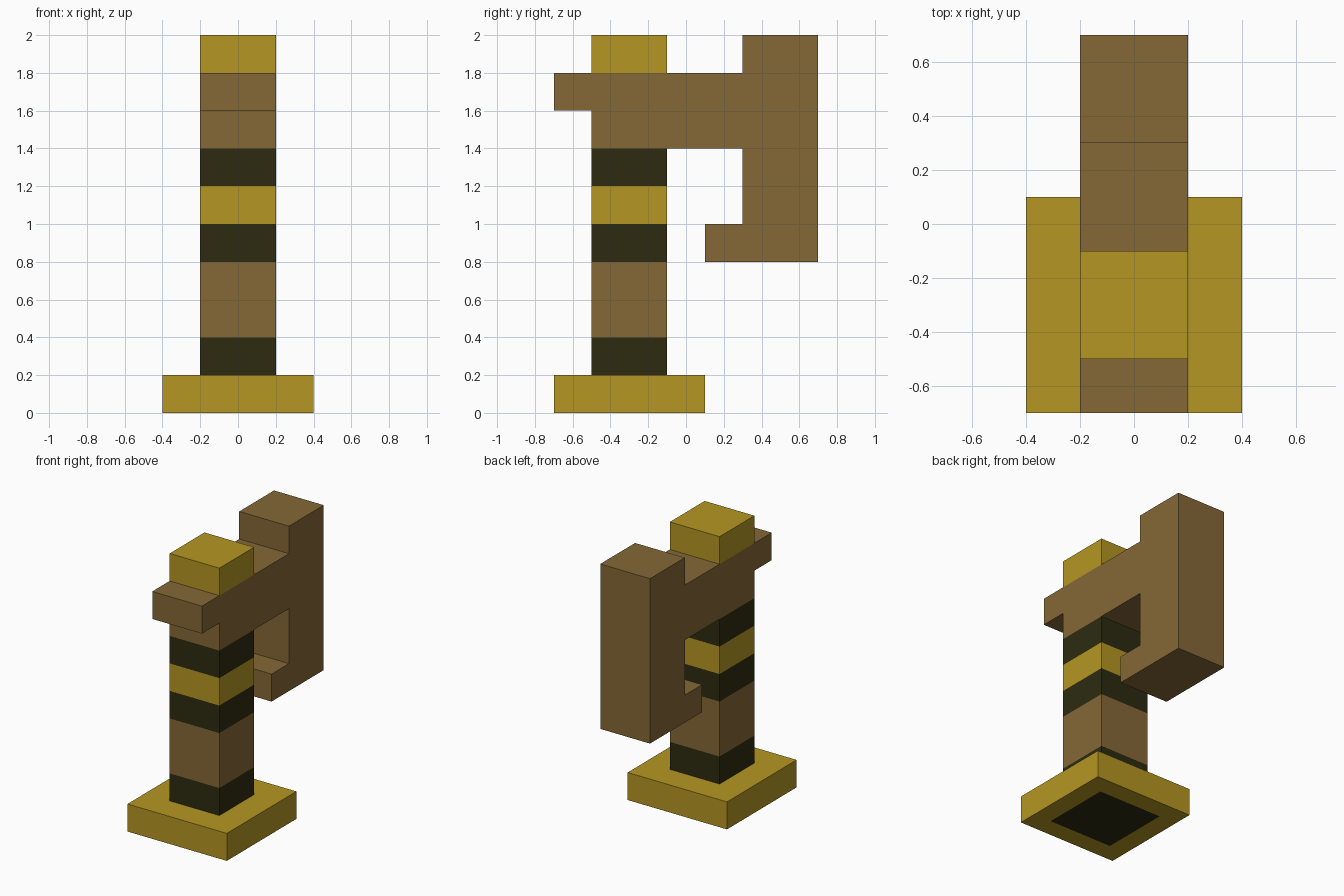
import bpy, bmesh

if "Cube" in bpy.data.objects:
    bpy.data.objects.remove(bpy.data.objects["Cube"])


def make_material(name, rgb):
    mat = bpy.data.materials.new(name)
    mat.diffuse_color = (*rgb, 1.0)
    mat.use_nodes = True
    mat.node_tree.nodes["Principled BSDF"].inputs["Base Color"].default_value = mat.diffuse_color
    return mat


GOLD = make_material("gold", (0.462, 0.305, 0.016))
BROWN = make_material("brown", (0.235, 0.138, 0.037))
DARK = make_material("dark olive", (0.026, 0.024, 0.005))


def finish(name, bm, mats):
    bmesh.ops.recalc_face_normals(bm, faces=bm.faces)
    mesh = bpy.data.meshes.new(name)
    bm.to_mesh(mesh)
    bm.free()
    for mat in mats:
        mesh.materials.append(mat)
    obj = bpy.data.objects.new(name, mesh)
    bpy.context.collection.objects.link(obj)
    return obj


def box(x, y, z):
    """Box in a new bmesh from (min, max) ranges."""
    bm = bmesh.new()
    bmesh.ops.create_cube(bm, size=1)
    for v in bm.verts:
        v.co = [r[0] if c < 0 else r[1] for c, r in zip(v.co, (x, y, z))]
    return bm


SIDE = (-0.2, 0.2)    # width of shaft and head
DEPTH = (-0.5, -0.1)  # depth of shaft

# Base plate, with a dark square inset in its underside
bm = box((-0.4, 0.4), (-0.7, 0.1), (0, 0.2))
bm.normal_update()
bottom = min(bm.faces, key=lambda f: f.calc_center_median().z)
bmesh.ops.inset_region(bm, faces=[bottom], thickness=0.2)
bottom.material_index = 1
finish("base_plate", bm, [GOLD, DARK])

# Shaft, cut into bands that are coloured by height
bm = box(SIDE, DEPTH, (0.2, 1.4))
for cut in (0.4, 0.8, 1.0, 1.2):
    bmesh.ops.bisect_plane(bm, geom=bm.verts[:] + bm.edges[:] + bm.faces[:],
                           plane_co=(0, 0, cut), plane_no=(0, 0, 1))
for f in bm.faces:
    z = f.calc_center_median().z
    f.material_index = 0 if 0.4 < z < 0.8 else 1 if 1.0 < z < 1.2 else 2
finish("banded_shaft", bm, [BROWN, GOLD, DARK])

# Head with front beak and hooked back block: side profile (y, z) extruded in x
profile = [(-0.7, 1.6), (-0.5, 1.6), (-0.5, 1.4), (0.3, 1.4), (0.3, 1.0),
           (0.1, 1.0), (0.1, 0.8), (0.7, 0.8), (0.7, 2.0), (0.3, 2.0),
           (0.3, 1.8), (-0.7, 1.8)]
bm = bmesh.new()
face = bm.faces.new([bm.verts.new((SIDE[0], y, z)) for y, z in profile])
extruded = bmesh.ops.extrude_face_region(bm, geom=[face], use_keep_orig=True)
new_verts = [g for g in extruded["geom"] if isinstance(g, bmesh.types.BMVert)]
bmesh.ops.translate(bm, verts=new_verts, vec=(SIDE[1] - SIDE[0], 0, 0))
finish("hooked_head", bm, [BROWN])

# Gold cap on top of the head
finish("top_cap", box(SIDE, DEPTH, (1.8, 2.0)), [GOLD])
